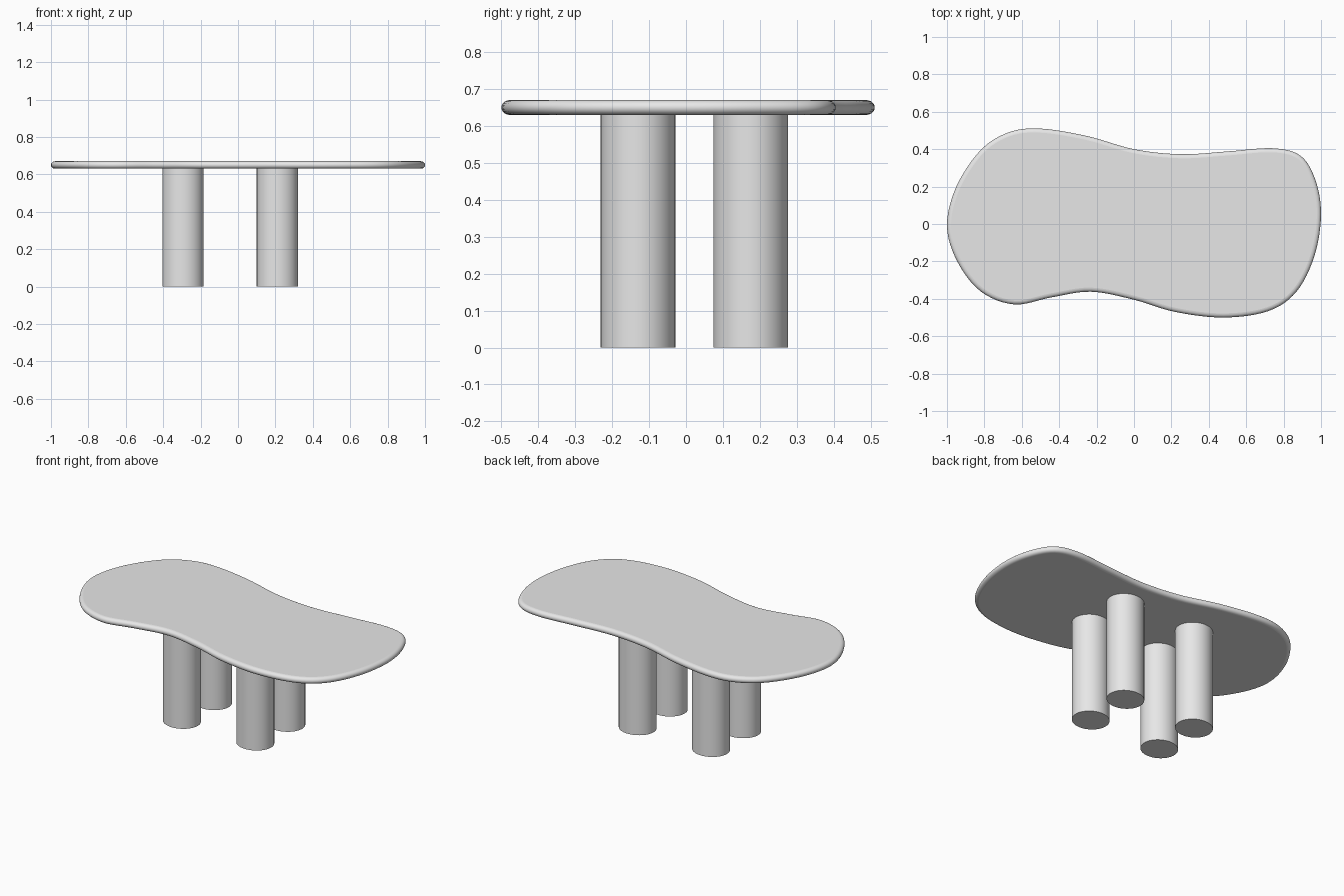
import bpy, bmesh, math
from mathutils import Vector

if "Cube" in bpy.data.objects:
    bpy.data.objects.remove(bpy.data.objects["Cube"])

grey = bpy.data.materials.new("light grey")
grey.diffuse_color = (0.8, 0.8, 0.8, 1)
grey.use_nodes = True
grey.node_tree.nodes["Principled BSDF"].inputs["Base Color"].default_value = grey.diffuse_color

# Tabletop outline, clockwise seen from above
OUTLINE = [(-1, -.01), (-.95, .2), (-.82, .395), (-.67, .49), (-.5, .51), (-.25, .47),
           (0, .4), (.25, .373), (.5, .388), (.74, .405), (.89, .365), (.97, .235),
           (1, .05), (.965, -.17), (.87, -.36), (.72, -.465), (.48, -.5), (.22, -.47),
           (0, -.405), (-.23, -.362), (-.44, -.392), (-.64, -.43), (-.82, -.36), (-.945, -.2)]


def closed_spline(points, steps):
    """Smooth closed curve through the points."""
    pts, out = [Vector(p) for p in points], []
    n = len(pts)
    for i in range(n):
        a, b, c, d = (pts[(i + k) % n] for k in (-1, 0, 1, 2))
        for s in range(steps):
            t = s / steps
            out.append(0.5 * (2 * b + (c - a) * t + (2 * a - 5 * b + 4 * c - d) * t * t
                              + (3 * b - a - 3 * c + d) * t ** 3))
    return out


def finish(bm, name):
    bmesh.ops.recalc_face_normals(bm, faces=bm.faces)
    mesh = bpy.data.meshes.new(name)
    bm.to_mesh(mesh)
    bm.free()
    mesh.materials.append(grey)
    obj = bpy.data.objects.new(name, mesh)
    bpy.context.collection.objects.link(obj)
    bpy.ops.object.select_all(action='DESELECT')
    obj.select_set(True)
    bpy.context.view_layer.objects.active = obj
    bpy.ops.object.shade_smooth_by_angle(angle=math.radians(35))
    for face in mesh.polygons:  # flat caps
        if len(face.vertices) > 4:
            face.use_smooth = False
    return obj


# Tabletop: outline stacked in rings with a half-round edge
edge = closed_spline(OUTLINE, 6)
count = len(edge)
inward = []
for i in range(count):
    t = (edge[(i + 1) % count] - edge[i - 1]).normalized()
    inward.append(Vector((t.y, -t.x)))
HALF, ROUND, SEGMENTS = 0.02, 0.022, 10
bm = bmesh.new()
rings = []
for k in range(SEGMENTS + 1):
    a = math.pi * (k / SEGMENTS - 0.5)
    inset, z = ROUND * (1 - math.cos(a)), 0.65 + HALF * math.sin(a)
    rings.append([bm.verts.new((*(p + n * inset), z)) for p, n in zip(edge, inward)])
for low, high in zip(rings, rings[1:]):
    for i in range(count):
        j = (i + 1) % count
        bm.faces.new((low[i], low[j], high[j], high[i]))
bm.faces.new(rings[0])
bm.faces.new(rings[-1])
finish(bm, "tabletop")

# Four slightly oval column legs
for side, x in (("left", -0.295), ("right", 0.21)):
    for end, y in (("front", -0.13), ("back", 0.175)):
        bm = bmesh.new()
        bmesh.ops.create_cone(bm, cap_ends=True, segments=64, radius1=1, radius2=1, depth=0.63)
        bmesh.ops.scale(bm, vec=(0.11, 0.101, 1), verts=bm.verts)
        bmesh.ops.translate(bm, vec=(x, y, 0.315), verts=bm.verts)
        finish(bm, f"{end}_{side}_leg")
